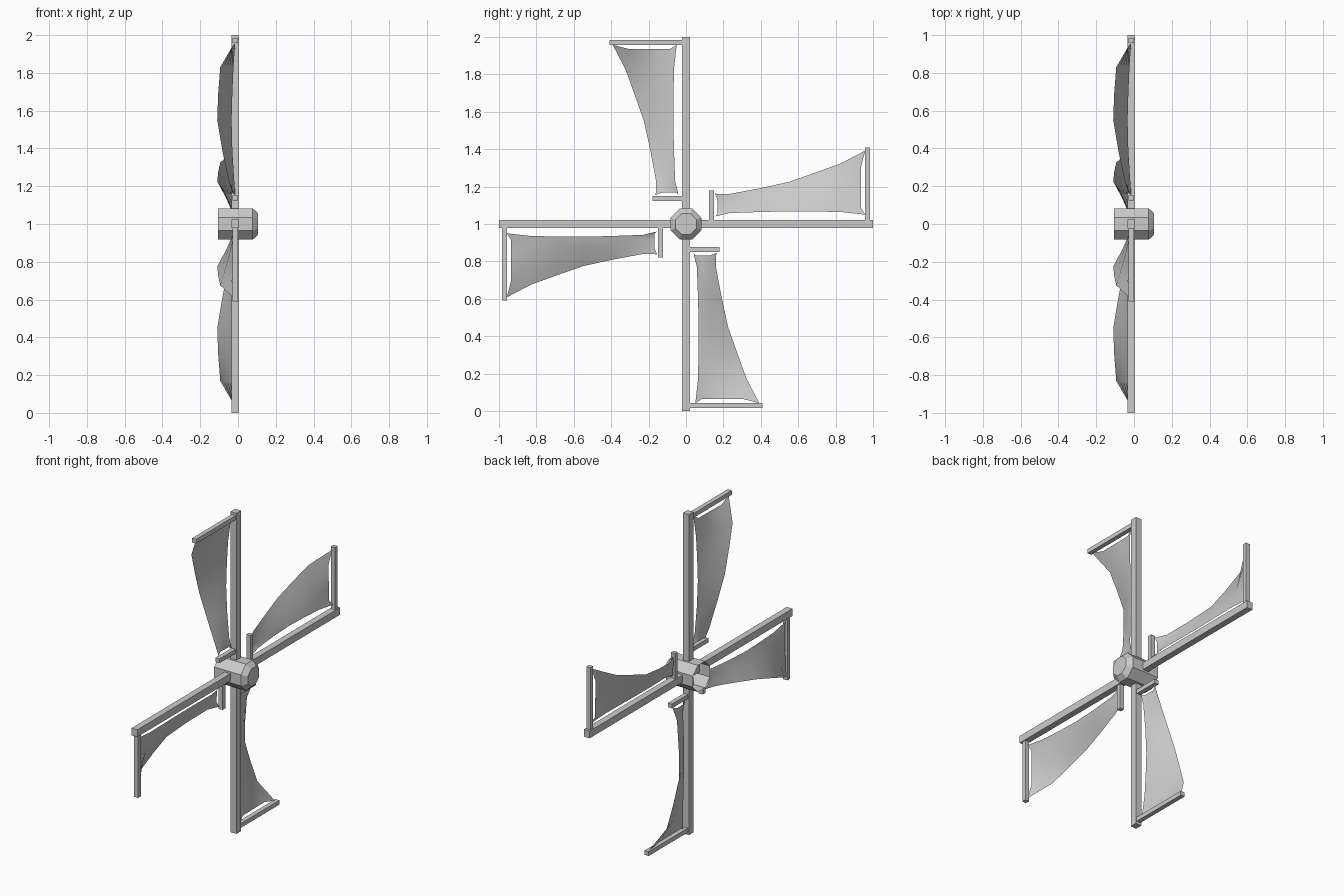
import bpy, math
from mathutils import Matrix, Vector

if "Cube" in bpy.data.objects:
    bpy.data.objects.remove(bpy.data.objects["Cube"])

CX = -0.015            # depth of the frame plane
HUB_Z = 1.0


def make(name, verts, faces, turn=0, smooth=False):
    """Mesh drawn around the hub, turned about the x axle, lifted to hub height."""
    m = Matrix.Translation((0, 0, HUB_Z)) @ Matrix.Rotation(turn, 4, 'X')
    me = bpy.data.meshes.new(name)
    me.from_pydata([m @ Vector(v) for v in verts], [], faces)
    me.polygons.foreach_set("use_smooth", [smooth] * len(me.polygons))
    me.update()
    ob = bpy.data.objects.new(name, me)
    bpy.context.collection.objects.link(ob)
    return ob


def box(name, x, y, z, turn=0):
    verts = [(a, b, c) for a in x for b in y for c in z]
    faces = [(0, 1, 3, 2), (4, 6, 7, 5), (0, 4, 5, 1),
             (2, 3, 7, 6), (0, 2, 6, 4), (1, 5, 7, 3)]
    return make(name, verts, faces, turn)


# Octagonal hub: chamfered nose at +x, open at the back
rings = [(-0.107, 0.09), (0.078, 0.09), (0.107, 0.06)]
hv = [(x, r * math.cos(math.pi / 8 + i * math.pi / 4),
       r * math.sin(math.pi / 8 + i * math.pi / 4)) for x, r in rings for i in range(8)]
hf = [(k * 8 + i, k * 8 + (i + 1) % 8, k * 8 + 8 + (i + 1) % 8, k * 8 + 8 + i)
      for k in range(2) for i in range(8)]
hf.append(tuple(range(16, 24)))
make("hub", hv, hf)

# Sail rows: radius at corners, radius mid-edge, pole-side s, free-side s,
# pole-side x, free-side x
rows = [(0.155, 0.168, 0.040, 0.162, -0.015, -0.020),
        (0.230, 0.230, 0.058, 0.160, -0.020, -0.050),
        (0.390, 0.390, 0.064, 0.190, -0.030, -0.083),
        (0.550, 0.550, 0.068, 0.225, -0.034, -0.110),
        (0.690, 0.690, 0.067, 0.274, -0.030, -0.105),
        (0.830, 0.830, 0.064, 0.325, -0.024, -0.094),
        (0.958, 0.936, 0.050, 0.392, -0.015, -0.020)]
cols = [0, 0.1, 0.3, 0.5, 0.75, 1]
n = len(cols)
sv = []
for rc, rm, s0, s1, x0, x1 in rows:
    for t in cols:
        x = x0 + (x1 - x0) * t ** 1.15
        r = rc if t in (0, 1) else rm
        if rc != rm and 0 < t < 1:
            x -= 0.012          # billow of the hemmed ends
        sv.append((x, -(s0 + (s1 - s0) * t), r))
sf = [(j * n + i, j * n + i + 1, (j + 1) * n + i + 1, (j + 1) * n + i)
      for j in range(len(rows) - 1) for i in range(n - 1)]

# Four arms, each with two crossbars and a billowing sail
for k in range(4):
    a = -k * math.pi / 2
    box(f"arm_{k}", (CX - 0.02, CX + 0.02), (-0.0225, 0.0225), (0.03, 1.0), a)
    box(f"outer_bar_{k}", (CX - 0.014, CX + 0.014), (-0.41, -0.02), (0.957, 0.984), a)
    box(f"inner_bar_{k}", (CX - 0.014, CX + 0.014), (-0.18, -0.02), (0.124, 0.150), a)
    make(f"sail_{k}", sv, sf, a, smooth=True)
